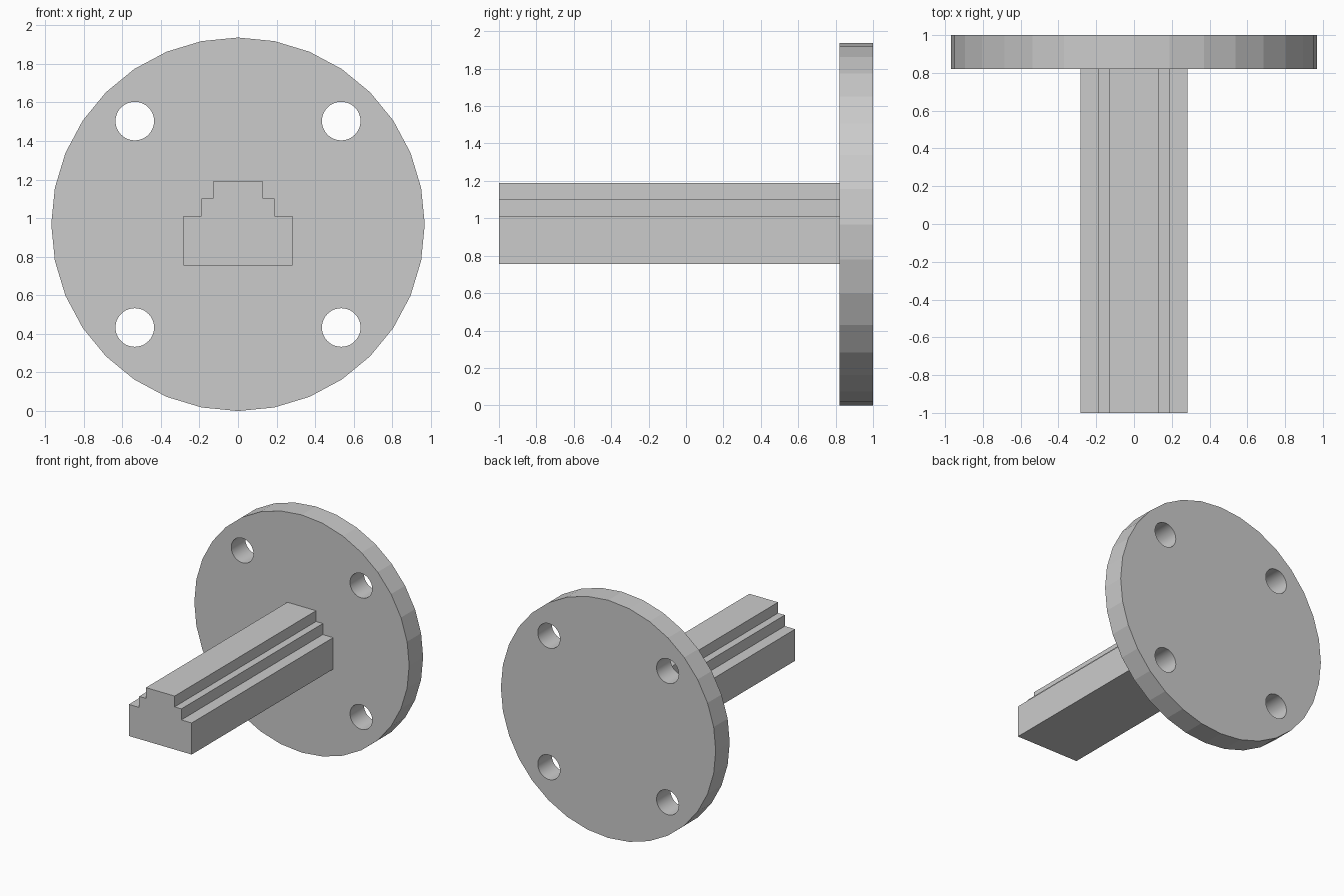
import bpy
import math

if "Cube" in bpy.data.objects:
    bpy.data.objects.remove(bpy.data.objects["Cube"])

CZ = 0.968       # height of the flange centre
PLATE_FRONT = 0.82


def ring(cx, cz, r, sides):
    return [(cx + r * math.cos(2 * math.pi * i / sides),
             cz + r * math.sin(2 * math.pi * i / sides)) for i in range(sides)]


def extrude_loops(name, loops, y0, y1):
    """Fill closed x-z loops (inner loops become holes) and extrude along y."""
    curve = bpy.data.curves.new(name, 'CURVE')
    curve.dimensions = '2D'
    curve.fill_mode = 'BOTH'
    curve.extrude = (y1 - y0) / 2
    for pts in loops:
        s = curve.splines.new('POLY')
        s.points.add(len(pts) - 1)
        for p, (x, z) in zip(s.points, pts):
            p.co = (x, z, 0, 1)
        s.use_cyclic_u = True
    ob = bpy.data.objects.new(name, curve)
    bpy.context.collection.objects.link(ob)
    ob.location.y = (y0 + y1) / 2
    ob.rotation_euler.x = math.pi / 2
    bpy.ops.object.select_all(action='DESELECT')
    ob.select_set(True)
    bpy.context.view_layer.objects.active = ob
    bpy.ops.object.convert(target='MESH')
    ob = bpy.context.view_layer.objects.active
    # weld the caps to the walls
    bpy.ops.object.mode_set(mode='EDIT')
    bpy.ops.mesh.select_all(action='SELECT')
    bpy.ops.mesh.remove_doubles(threshold=0.0005)
    bpy.ops.mesh.normals_make_consistent(inside=False)
    bpy.ops.object.mode_set(mode='OBJECT')
    # smooth bolt holes only; the 32-sided rim stays faceted
    bpy.ops.object.shade_smooth_by_angle(angle=math.radians(9))
    return ob


# Round flange with four bolt holes
holes = [ring(sx * 0.535, CZ + sz * 0.535, 0.1, 48)
         for sx in (-1, 1) for sz in (-1, 1)]
extrude_loops("flange", [ring(0, CZ, CZ, 32)] + holes, PLATE_FRONT, 1.0)

# Stepped bar: right half of the profile, mirrored
half = [(0.283, 0.755), (0.283, 1.012), (0.19, 1.012),
        (0.19, 1.102), (0.129, 1.102), (0.129, 1.19)]
profile = half + [(-x, z) for x, z in reversed(half)]
extrude_loops("stepped_bar", [profile], -1.0, PLATE_FRONT + 0.01)
